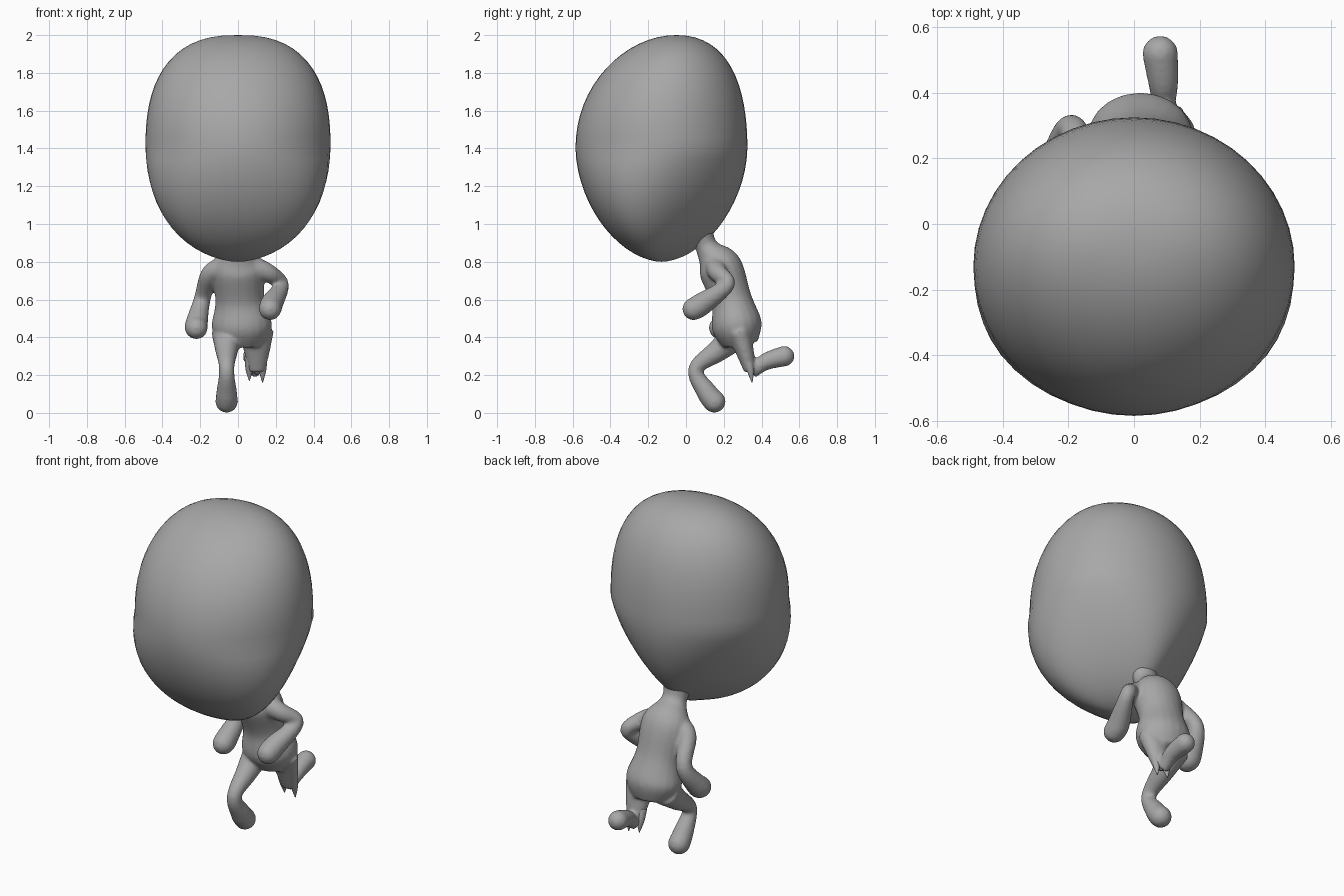
import bpy, bmesh, math
from mathutils import Vector, Matrix

if "Cube" in bpy.data.objects:
    bpy.data.objects.remove(bpy.data.objects["Cube"])

grey = (.39, .39, .39, 1)
clay = bpy.data.materials.new("grey clay")
clay.use_nodes = True
clay.diffuse_color = grey
clay.node_tree.nodes["Principled BSDF"].inputs["Base Color"].default_value = grey


def make_object(name, bm):
    """Turn a bmesh into a smooth shaded clay object."""
    bmesh.ops.recalc_face_normals(bm, faces=bm.faces)
    mesh = bpy.data.meshes.new(name)
    bm.to_mesh(mesh)
    bm.free()
    for polygon in mesh.polygons:
        polygon.use_smooth = True
    mesh.materials.append(clay)
    obj = bpy.data.objects.new(name, mesh)
    bpy.context.collection.objects.link(obj)
    return obj


def smooth_path(points, steps=6):
    """Pass a Catmull-Rom curve through (x, y, z, radius) points."""
    points = [Vector(point) for point in points]
    padded = [points[0]] + points + [points[-1]]
    samples = []
    for before, start, end, after in zip(padded, padded[1:], padded[2:], padded[3:]):
        for step in range(steps):
            t = step / steps
            leave, arrive = (end - before) / 2, (after - start) / 2
            bend = 3 * (end - start) - 2 * leave - arrive
            twist = 2 * (start - end) + leave + arrive
            samples.append(start + leave * t + bend * t**2 + twist * t**3)
    return samples + [points[-1]]


def tube(bm, points, flat=1, sides=20, rounded=True):
    """Loft ellipses along a curve, with an optional ball at the far end."""
    samples = smooth_path(points)
    last = len(samples) - 1
    previous = None
    for index, sample in enumerate(samples):
        ahead, behind = samples[min(index + 1, last)], samples[max(index - 1, 0)]
        along = (ahead - behind).to_3d().normalized()
        across = Vector((1, 0, 0))
        across = (across - along * along.x).normalized()
        depth = along.cross(across) * flat
        ring = []
        for side in range(sides):
            angle = math.tau * side / sides
            offset = across * math.cos(angle) + depth * math.sin(angle)
            ring.append(bm.verts.new(sample.to_3d() + offset * sample.w))
        if previous:
            for side in range(sides):
                bm.faces.new((previous[side - 1], previous[side], ring[side], ring[side - 1]))
        else:
            bm.faces.new(ring)
        previous = ring
    bm.faces.new(previous)
    if rounded:
        tip = samples[-1]
        bmesh.ops.create_icosphere(bm, subdivisions=3, radius=tip.w,
                                   matrix=Matrix.Translation(tip.to_3d()))


# Head: a ball swollen at the crown and pinched toward the nape
bm = bmesh.new()
bmesh.ops.create_uvsphere(bm, u_segments=48, v_segments=32, radius=1)
for vert in bm.verts:
    height = max(-1, min(1, vert.co.z))
    heading = Vector((vert.co.x, vert.co.y)).normalized()
    crown, chin = max(height, 0), max(-height, 0)


    def bulge(power):
        return (1 - abs(height) ** power) ** (1 / power)


    width = bulge(2.5 if crown else 1.8) * .49
    depth = bulge(2.1 if crown else 1.8) * .455
    pinch = 1 - .65 * chin * heading.y
    vert.co = (width * heading.x * pinch,
               depth * heading.y - .13 + .08 * crown**2,
               1.4 + .6 * height)
make_object("head", bm)

# Body: torso and limbs fused into one soft skin
bm = bmesh.new()
torso = [(0, .04, 1.04, .13), (0, .09, .92, .075), (0, .12, .86, .08),
         (0, .18, .77, .14), (.01, .24, .6, .13), (.02, .27, .46, .16), (.02, .29, .36, .11)]
right_arm = [(-.08, .17, .77, .06), (-.15, .2, .73, .05), (-.19, .29, .6, .045),
             (-.22, .21, .47, .06), (-.22, .18, .45, .06)]
left_arm = [(.08, .16, .77, .06), (.16, .17, .74, .05), (.23, .22, .68, .04),
            (.18, .09, .58, .06), (.17, .04, .55, .06)]
right_leg = [(-.06, .28, .42, .08), (-.06, .17, .33, .06), (-.06, .05, .23, .04),
             (-.06, .11, .11, .055), (-.06, .15, .06, .06)]
left_shin = [(.09, .35, .21, .03), (.09, .42, .27, .045), (.08, .52, .3, .055)]
left_thigh = [(.1, .28, .43, .09), (.1, .31, .33, .07), (.1, .34, .22, .045)]

tube(bm, torso, flat=.83, rounded=False)
tube(bm, left_thigh, flat=.7, rounded=False)
for limb in (right_arm, left_arm, right_leg, left_shin):
    tube(bm, limb)
body = make_object("body_with_limbs", bm)

fuse = body.modifiers.new("fuse", "REMESH")
fuse.mode = "VOXEL"
fuse.voxel_size = .01
fuse.use_smooth_shade = True
soften = body.modifiers.new("soften", "SMOOTH")
soften.factor = .5
soften.iterations = 8

# Ragged points hanging below the left knee
bm = bmesh.new()
for across, tip in ((.06, .17), (.1, .2), (.13, .16)):
    root = (across, .32, .3, .025)
    tube(bm, [root, (across, .34, .23, .02), (across, .35, tip, .002)], rounded=False)
make_object("torn_knee_points", bm)
